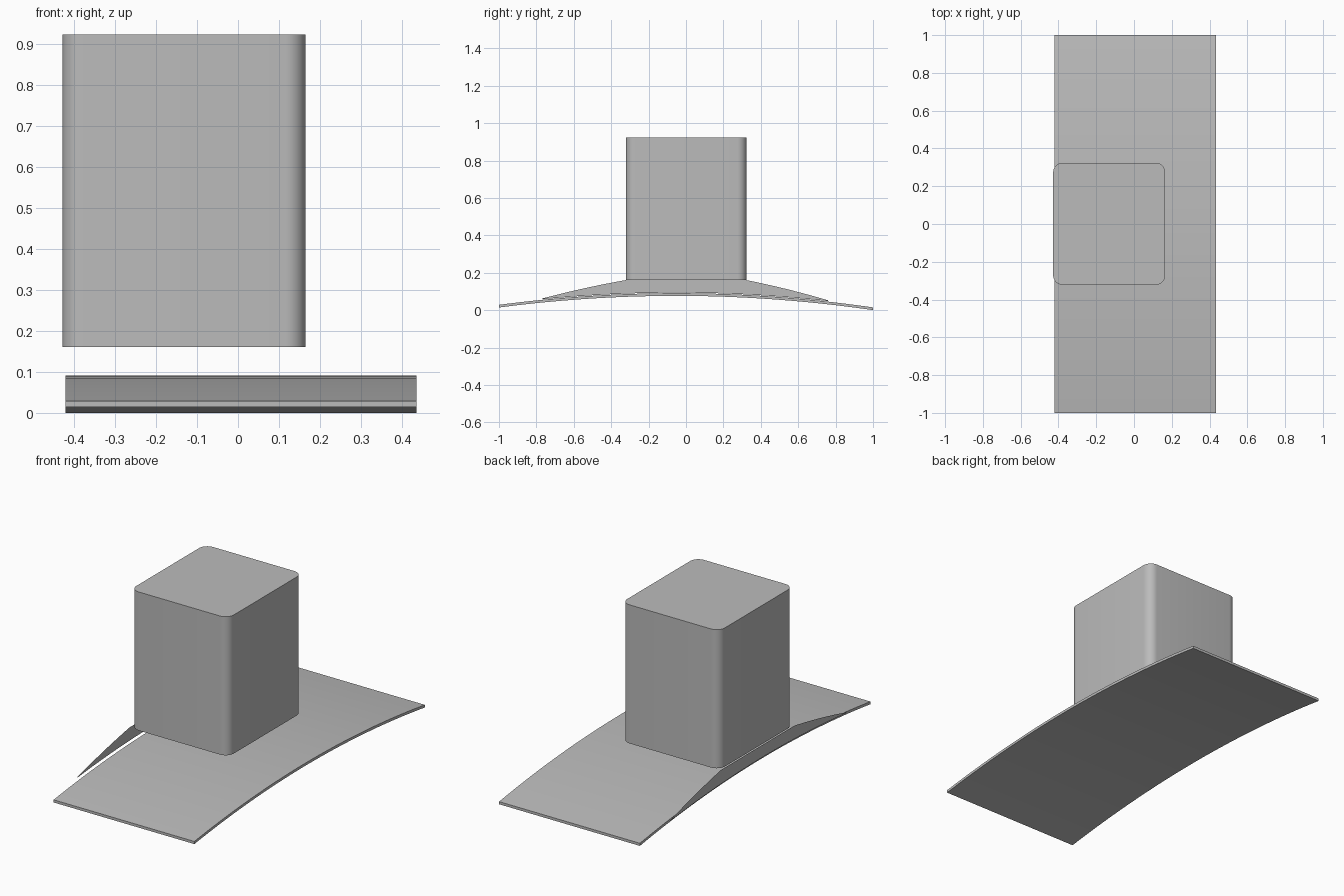
import bpy, bmesh, math

if "Cube" in bpy.data.objects:
    bpy.data.objects.remove(bpy.data.objects["Cube"])

steel = bpy.data.materials.new("brushed_grey")
steel.use_nodes = True
grey = (0.5, 0.5, 0.5, 1)
steel.diffuse_color = grey
steel.node_tree.nodes["Principled BSDF"].inputs["Base Color"].default_value = grey


def extrude_profile(name, points, offset=None):
    """Make a face from an outline and optionally extrude it into a solid."""
    bm = bmesh.new()
    face = bm.faces.new([bm.verts.new(p) for p in points])
    if offset:
        new = bmesh.ops.extrude_face_region(bm, geom=[face], use_keep_orig=True)
        verts = [g for g in new["geom"] if isinstance(g, bmesh.types.BMVert)]
        bmesh.ops.translate(bm, verts=verts, vec=offset)
        bmesh.ops.recalc_face_normals(bm, faces=bm.faces)
    mesh = bpy.data.meshes.new(name)
    bm.to_mesh(mesh)
    bm.free()
    mesh.materials.append(steel)
    obj = bpy.data.objects.new(name, mesh)
    bpy.context.collection.objects.link(obj)
    bpy.ops.object.select_all(action="DESELECT")
    obj.select_set(True)
    bpy.context.view_layer.objects.active = obj
    if offset:
        bpy.ops.object.shade_smooth_by_angle(angle=math.radians(30))
    return obj


def span(a, b, n):
    return [a + (b - a) * i / n for i in range(n + 1)]


def canopy_top(y):
    return 0.0905 - 0.069 * y * y - 0.007 * y


# Thin arched canopy
ys = span(-1, 1, 40)
upper = [(-0.42, y, canopy_top(y)) for y in ys]
lower = [(-0.42, y, canopy_top(y) - 0.0145) for y in reversed(ys)]
extrude_profile("canopy", upper + lower, (0.855, 0, 0))

# Chimney with rounded vertical corners
r = 0.05
x0, x1, y0, y1 = -0.428, 0.165, -0.322, 0.324
corners = [(x1 - r, y1 - r), (x0 + r, y1 - r), (x0 + r, y0 + r), (x1 - r, y0 + r)]
outline = []
for i, (cx, cy) in enumerate(corners):
    for a in span(i * math.pi / 2, (i + 1) * math.pi / 2, 8):
        outline.append((cx + r * math.cos(a), cy + r * math.sin(a), 0.161))
extrude_profile("chimney", outline, (0, 0, 0.761))

# Flat sheet closing the back edge between the canopy and chimney
def slope(end, shoulder):
    z_end = canopy_top(end) + 0.007
    return [(-0.436, end + (shoulder - end) * t,
             z_end + (0.161 - z_end) * (1.2 * t - 0.2 * t * t))
            for t in span(0, 1, 8)]

top_edge = slope(-0.77, -0.32) + slope(0.76, 0.32)[::-1]
bottom_edge = [(-0.436, y, canopy_top(y) + 0.003) for y in span(0.76, -0.77, 24)]
extrude_profile("side_panel", top_edge + bottom_edge)
